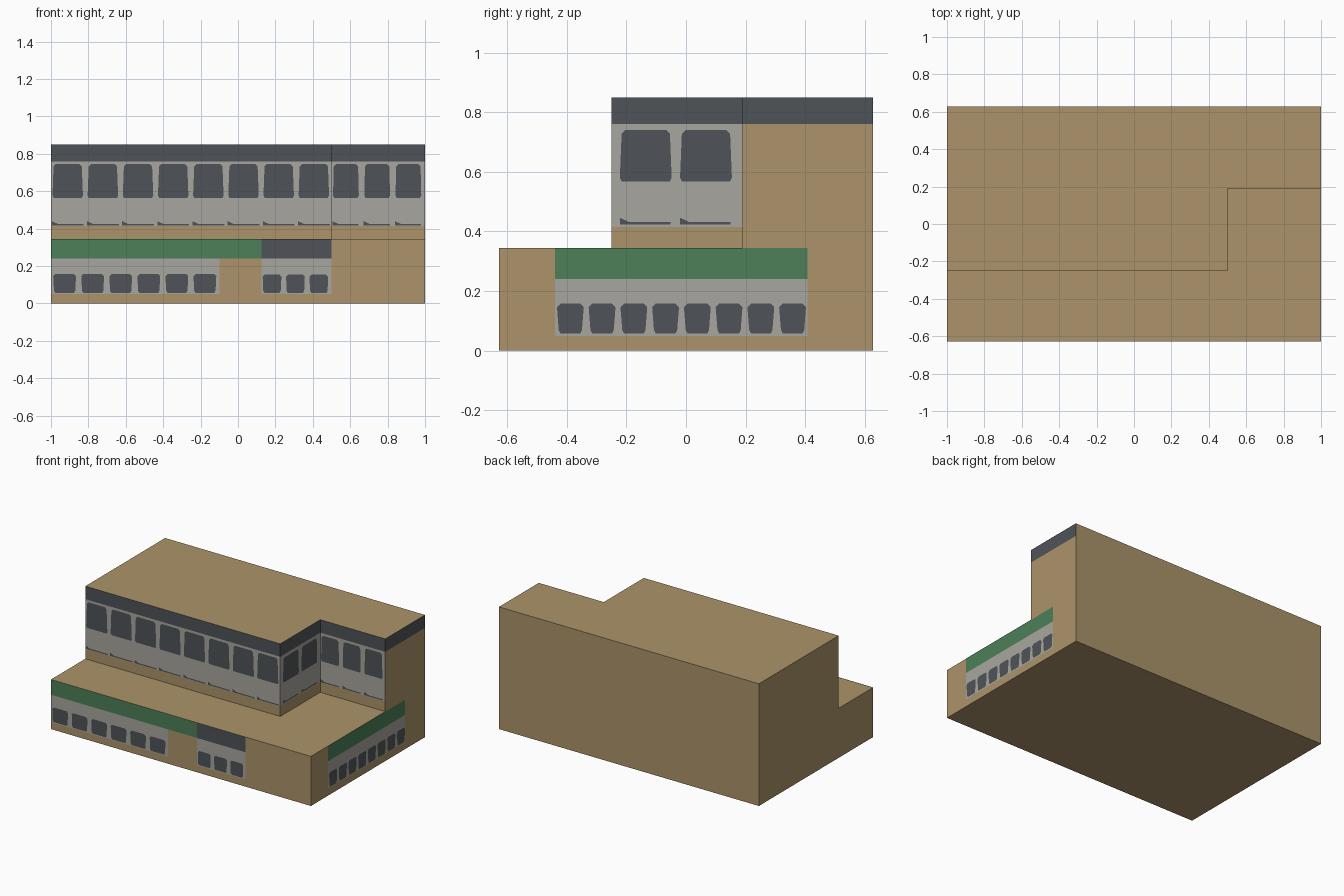
import bpy, bmesh
from mathutils import Vector

if "Cube" in bpy.data.objects:
    bpy.data.objects.remove(bpy.data.objects["Cube"])


def material(name, rgb):
    m = bpy.data.materials.new(name)
    m.diffuse_color = (*rgb, 1)
    m.use_nodes = True
    m.node_tree.nodes["Principled BSDF"].inputs["Base Color"].default_value = m.diffuse_color
    return m


TAN = material("tan wall", (0.413, 0.296, 0.144))
GREY = material("light grey panel", (0.392, 0.381, 0.342))
DARK = material("dark slate", (0.078, 0.087, 0.098))
GREEN = material("green fascia", (0.072, 0.216, 0.098))

Y = 0.627          # half depth
FLOOR, SILL, FASCIA, TOP = 0.345, 0.415, 0.76, 0.85


def finish(name, bm, mats):
    me = bpy.data.meshes.new(name)
    bm.to_mesh(me)
    bm.free()
    for m in mats:
        me.materials.append(m)
    ob = bpy.data.objects.new(name, me)
    bpy.context.collection.objects.link(ob)
    return ob


def tower(name, outline, levels, bottom, roof, mats):
    """Counter-clockwise outline extruded through levels; roof is its own outline."""
    bm = bmesh.new()
    rings = [[bm.verts.new((x, y, z)) for x, y in outline] for z in levels]
    n = len(outline)
    for lo, hi in zip(rings, rings[1:]):
        for i in range(n):
            j = (i + 1) % n
            bm.faces.new((lo[i], lo[j], hi[j], hi[i]))
    if bottom:
        bm.faces.new(rings[0][::-1])
    bm.faces.new([bm.verts.new((x, y, levels[-1])) for x, y in roof])
    bmesh.ops.remove_doubles(bm, verts=bm.verts, dist=0.0001)
    # paint the upper storey: fascia on front and right, window band on shop faces
    bm.normal_update()
    for f in bm.faces:
        c, nor = f.calc_center_median(), f.normal
        front, right = nor.y < -0.5, nor.x > 0.5
        if len(mats) > 1 and (front or right):
            if c.z > FASCIA:
                f.material_index = 2
            elif c.z > SILL and (front or c.x < 0.9):
                f.material_index = 1
    return finish(name, bm, mats)


def plates(name, axis, wall, shapes, offset, mat):
    """Flat shapes of (u, z) points laid on a front ('y') or right ('x') wall."""
    bm = bmesh.new()
    for pts in shapes:
        if axis == 'y':
            vs = [Vector((u, wall - offset, z)) for u, z in pts]
        else:
            vs = [Vector((wall + offset, u, z)) for u, z in pts]
        bm.faces.new([bm.verts.new(v) for v in vs])
    return finish(name, bm, [mat])


def rect(u0, u1, z0, z1):
    return [(u0, z0), (u1, z0), (u1, z1), (u0, z1)]


def pane(u0, u1, z0, z1, low, high):
    """Window with clipped corners; low/high narrow its bottom or top."""
    c = 0.012
    return [(u0 + low + c / 2, z0), (u1 - low - c / 2, z0), (u1 - low, z0 + c),
            (u1 - high, z1 - c), (u1 - high - c, z1), (u0 + high + c, z1),
            (u0 + high, z1 - c), (u0 + low, z0 + c)]


def panes(u0, pitch, width, count, z0, z1, low=0.0, high=0.0):
    return [pane(u0 + i * pitch, u0 + i * pitch + width, z0, z1, low, high)
            for i in range(count)]


def slivers(u0, pitch, width, count, z):
    """Thin dark strips at the foot of the upper window band."""
    return [[(u0 + i * pitch, z), (u0 + i * pitch + width, z),
             (u0 + i * pitch + width, z + 0.008), (u0 + i * pitch + 0.03, z + 0.008),
             (u0 + i * pitch, z + 0.022)] for i in range(count)]


# main volumes
block = [(-1, -0.25), (0.5, -0.25), (0.5, 0.19), (1, 0.19), (1, Y), (-1, Y)]
terrace = [(-1, -Y), (1, -Y), (1, 0.19), (0.5, 0.19), (0.5, -0.25), (-1, -0.25)]
tower("ground_floor", [(-1, -Y), (1, -Y), (1, Y), (-1, Y)], [0, FLOOR], True,
      terrace, [TAN])
tower("upper_storey", block, [FLOOR, SILL, FASCIA, TOP], False, block,
      [TAN, GREY, DARK])

# upper windows
plates("upper_front_windows", 'y', -0.25,
       panes(-0.992, 0.188, 0.163, 8, 0.565, 0.745, 0, 0.006)
       + slivers(-0.995, 0.188, 0.17, 8, 0.418), 0.002, DARK)
plates("upper_recess_windows", 'y', 0.19,
       panes(0.508, 0.167, 0.138, 3, 0.565, 0.745, 0, 0.004)
       + slivers(0.505, 0.167, 0.14, 3, 0.418), 0.002, DARK)
plates("upper_side_windows", 'x', 0.5,
       panes(-0.222, 0.202, 0.174, 2, 0.568, 0.74, 0, 0.006)
       + slivers(-0.222, 0.202, 0.17, 2, 0.424), 0.002, DARK)

# ground floor shop fronts
BAND = 0.24
plates("front_green_fascia", 'y', -Y, [rect(-1, 0.125, BAND, FLOOR)], 0.002, GREEN)
plates("front_dark_fascia", 'y', -Y, [rect(0.125, 0.5, BAND, FLOOR)], 0.002, DARK)
plates("front_panels", 'y', -Y, [rect(-1, -0.1, 0.05, BAND),
                                 rect(0.125, 0.5, 0.05, BAND)], 0.002, GREY)
plates("front_windows", 'y', -Y,
       panes(-0.988, 0.15, 0.122, 6, 0.057, 0.158, 0.004, 0)
       + panes(0.132, 0.125, 0.1, 3, 0.057, 0.155, 0.003, 0), 0.004, DARK)
plates("side_green_fascia", 'x', 1, [rect(-0.44, 0.407, BAND, FLOOR)], 0.002, GREEN)
plates("side_panel", 'x', 1, [rect(-0.44, 0.407, 0.05, BAND)], 0.002, GREY)
plates("side_windows", 'x', 1,
       panes(-0.433, 0.1065, 0.09, 8, 0.057, 0.158, 0.006, 0), 0.004, DARK)
